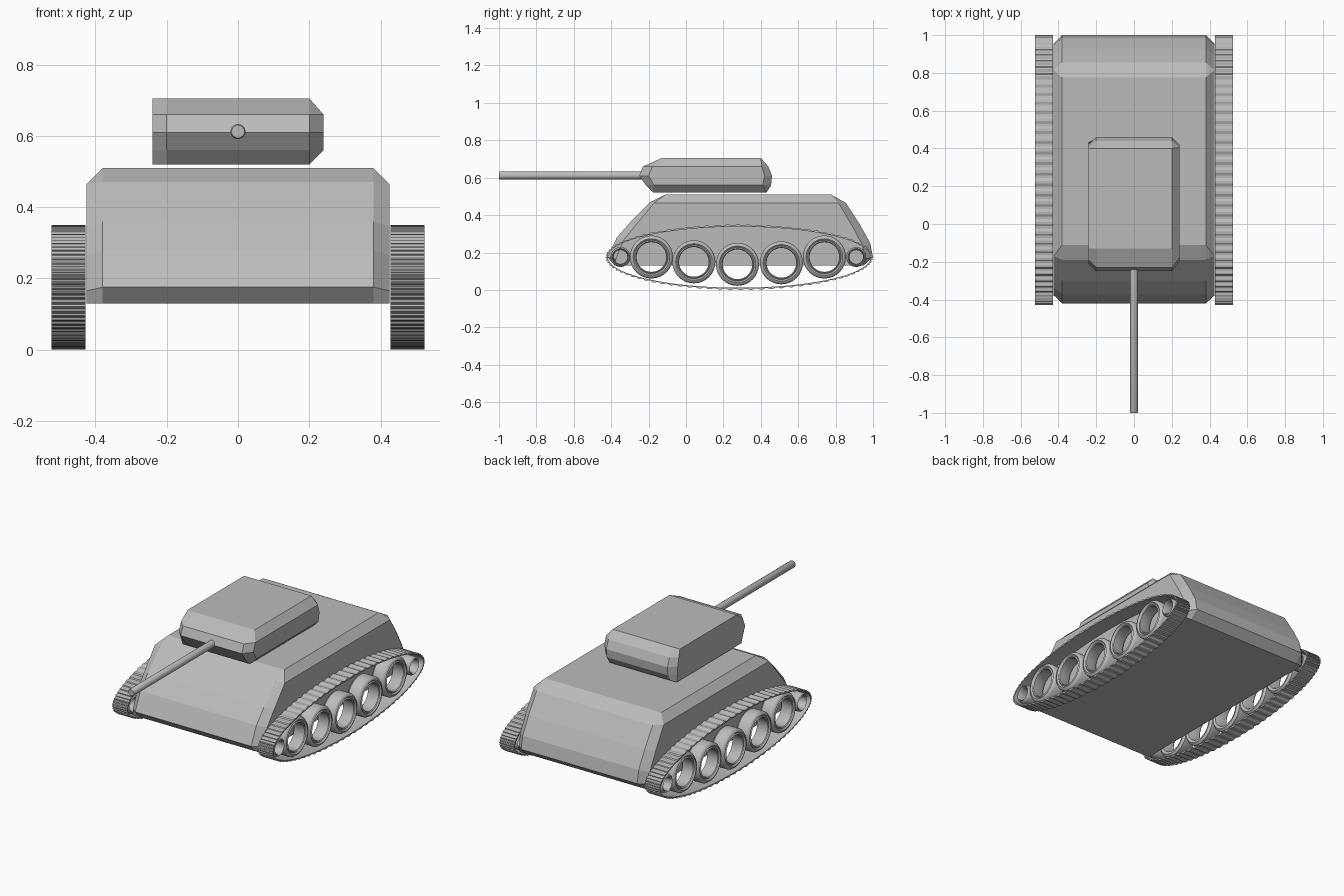
import bpy, bmesh, math
from mathutils import Vector

cube = bpy.data.objects.get("Cube")
if cube:
    bpy.data.objects.remove(cube, do_unlink=True)

grey = bpy.data.materials.new("plain grey")
grey.use_nodes = True
GREY = (0.5, 0.5, 0.5, 1)
grey.diffuse_color = GREY
grey.node_tree.nodes["Principled BSDF"].inputs["Base Color"].default_value = GREY


def finish(name, bm, smooth=False):
    bmesh.ops.remove_doubles(bm, verts=bm.verts, dist=1e-5)
    bmesh.ops.recalc_face_normals(bm, faces=bm.faces)
    mesh = bpy.data.meshes.new(name)
    bm.to_mesh(mesh)
    bm.free()
    mesh.materials.append(grey)
    obj = bpy.data.objects.new(name, mesh)
    bpy.context.collection.objects.link(obj)
    if smooth:
        bpy.ops.object.select_all(action="DESELECT")
        obj.select_set(True)
        bpy.context.view_layer.objects.active = obj
        bpy.ops.object.shade_smooth_by_angle(angle=math.radians(35))
    return obj


def loft(name, sections):
    """Join (x, side profile) sections across the width and cap both ends."""
    bm = bmesh.new()
    rings = [[bm.verts.new((x, y, z)) for y, z in prof] for x, prof in sections]
    n = len(rings[0])
    for a, b in zip(rings, rings[1:]):
        for i in range(n):
            j = (i + 1) % n
            bm.faces.new((a[i], a[j], b[j], b[i]))
    bm.faces.new(rings[0])
    bm.faces.new(rings[-1])
    bmesh.ops.dissolve_degenerate(bm, dist=1e-5, edges=bm.edges)
    return finish(name, bm)


def lathe(name, profile, steps, centre, axis):
    """Spin a closed (offset along axis, radius) profile about the x or y axis."""
    bm = bmesh.new()
    rings = []
    for k in range(steps):
        t = math.tau * k / steps
        c, s = math.cos(t), math.sin(t)
        ring = []
        for d, r in profile:
            p = (d, r * c, r * s) if axis == "x" else (r * c, d, r * s)
            ring.append(bm.verts.new(Vector(centre) + Vector(p)))
        rings.append(ring)
    n = len(profile)
    for k in range(steps):
        a, b = rings[k], rings[(k + 1) % steps]
        for i in range(n):
            j = (i + 1) % n
            bm.faces.new((a[i], a[j], b[j], b[i]))
    return finish(name, bm, smooth=True)


# Hull: full centre profile with narrower side plates
hull_mid = [(-.11, .51), (-.19, .47), (-.30, .36), (-.37, .28), (-.42, .175), (-.38, .13),
            (.95, .13), (1.0, .175), (.985, .25), (.93, .35), (.855, .465), (.775, .51)]
hull_side = [(-.17, .465), (-.17, .465), (-.27, .345), (-.335, .265), (-.375, .165), (-.38, .13),
             (.95, .13), (.955, .165), (.945, .235), (.89, .34), (.815, .465), (.815, .465)]
loft("hull", [(-.425, hull_side), (-.38, hull_mid), (.38, hull_mid), (.425, hull_side)])

# Turret: left side chamfered all round, right side chamfered only at the ends
turret_mid = [(-.13, .705), (-.23, .66), (-.25, .61), (-.215, .56), (-.175, .52),
              (.43, .52), (.455, .56), (.46, .61), (.44, .66), (.40, .705)]
turret_left = [(-.18, .66), (-.18, .66), (-.2, .61), (-.17, .56), (-.17, .56),
               (.41, .56), (.41, .56), (.42, .61), (.405, .66), (.405, .66)]
turret_right = [(-.13, .705), (-.19, .66), (-.21, .61), (-.19, .56), (-.175, .52),
                (.43, .52), (.42, .56), (.42, .61), (.41, .66), (.40, .705)]
loft("turret", [(-.24, turret_right), (-.2, turret_mid), (.2, turret_mid), (.24, turret_left)])

# Gun barrel
lathe("gun_barrel", [(-1, 0), (-1, .018), (-.995, .021), (-.2, .021), (-.2, 0)],
      24, (0, 0, .612), "y")


# Tracks: thin elliptical belts with small raised treads
def track(name, side):
    bm = bmesh.new()
    teeth = 80
    rings = []
    for k in range(teeth * 4):
        t = math.tau * k / (teeth * 4)
        lift = 0 if k % 4 < 2 else -.006
        ring = []
        for x, grow in ((.428, lift), (.524, lift), (.524, -.012), (.428, -.012)):
            ring.append(bm.verts.new((side * x, .285 + (.715 + grow) * math.cos(t),
                                      .175 + (.175 + grow) * math.sin(t))))
        rings.append(ring)
    for a, b in zip(rings, rings[1:] + rings[:1]):
        for i in range(4):
            j = (i + 1) % 4
            bm.faces.new((a[i], a[j], b[j], b[i]))
    return finish(name, bm)


# Road wheels: open rings with a stepped, rounded rim
def wheel(name, side, y, z, r):
    hole = r * .69
    profile = [(.03, hole), (.085, hole), (.09, r * .73), (.085, r * .78), (.092, r * .85),
               (.088, r * .94), (.078, r), (.017, r), (.005, r * .9), (.01, r * .76)]
    lathe(name, [(side * (.425 + d), rad) for d, rad in profile], 32, (0, y, z), "x")


wheels = [(-.35, .176, .053), (-.185, .176, .115), (.042, .15, .115), (.275, .137, .115),
          (.51, .145, .115), (.74, .176, .115), (.91, .176, .053)]
for label, side in (("left", 1), ("right", -1)):
    track(label + "_track", side)
    for i, (y, z, r) in enumerate(wheels):
        wheel(f"{label}_wheel_{i + 1}", side, y, z, r)
